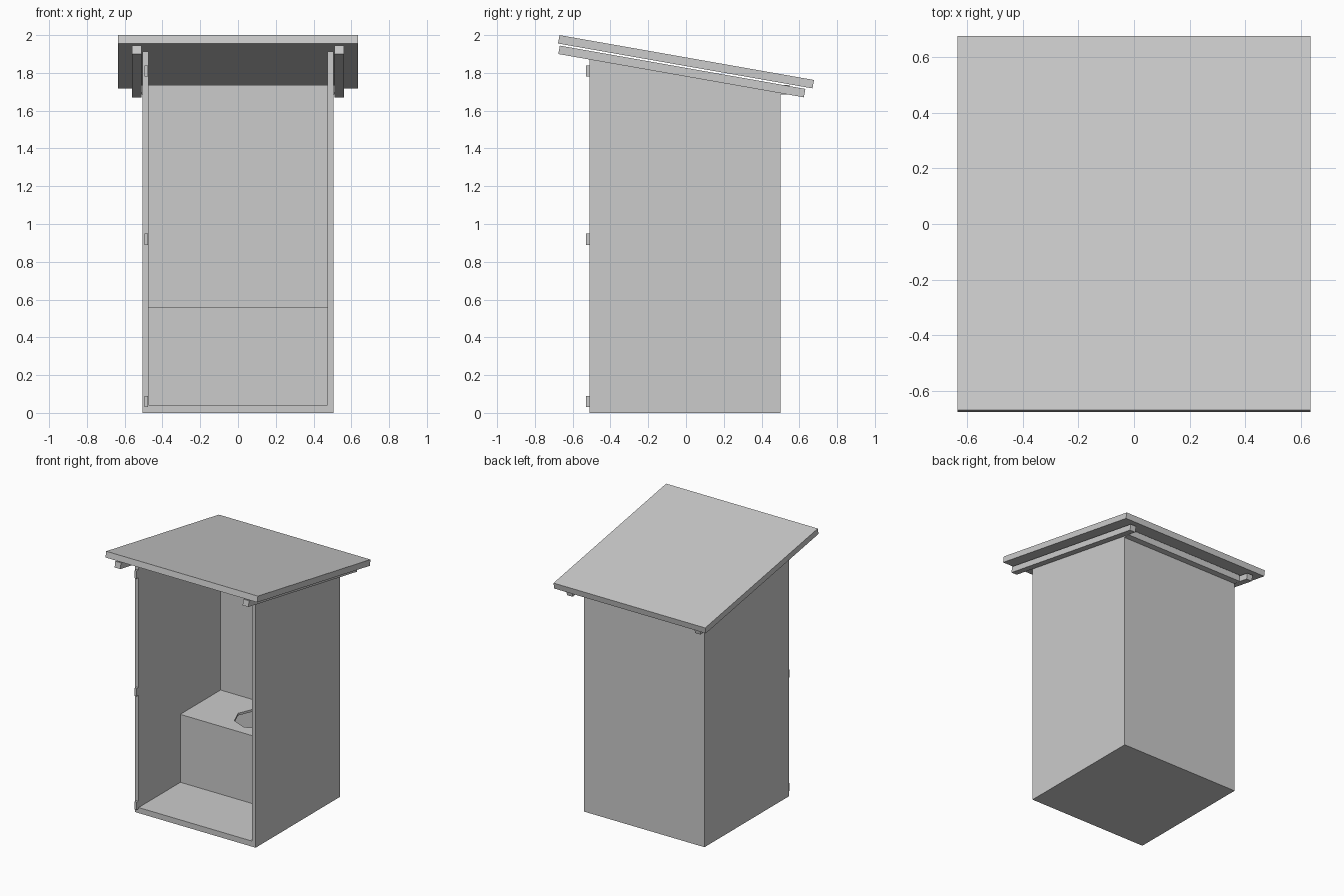
import bpy, bmesh, math
from mathutils import Matrix

if "Cube" in bpy.data.objects:
    bpy.data.objects.remove(bpy.data.objects["Cube"])

TILT = Matrix.Rotation(math.radians(-10), 4, 'X')


def finish(name, bm):
    bmesh.ops.recalc_face_normals(bm, faces=bm.faces)
    mesh = bpy.data.meshes.new(name)
    bm.to_mesh(mesh)
    bm.free()
    obj = bpy.data.objects.new(name, mesh)
    bpy.context.collection.objects.link(obj)
    return obj


def box(name, x, y, z, tilted=False):
    """Box from (min, max) ranges; a tilted box turns about its centre."""
    size = [b - a for a, b in (x, y, z)]
    centre = [(a + b) / 2 for a, b in (x, y, z)]
    bm = bmesh.new()
    turn = TILT if tilted else Matrix.Identity(4)
    bmesh.ops.create_cube(bm, size=1, matrix=Matrix.Translation(centre) @ turn @ Matrix.Diagonal((*size, 1)))
    return finish(name, bm)


def prism(name, profile, x0, x1):
    """Extrude a (y, z) profile along x."""
    bm = bmesh.new()
    face = bm.faces.new([bm.verts.new((x0, y, z)) for y, z in profile])
    new = bmesh.ops.extrude_face_region(bm, geom=[face])['geom']
    verts = [v for v in new if isinstance(v, bmesh.types.BMVert)]
    bmesh.ops.translate(bm, verts=verts, vec=(x1 - x0, 0, 0))
    return finish(name, bm)


# Side walls with sloped tops, and the roof rails outside them
side_profile = [(-0.51, 0), (0.5, 0), (0.5, 1.735), (-0.51, 1.912)]
for label, s in (("left", -1), ("right", 1)):
    prism(label + "_wall", side_profile, s * 0.475, s * 0.505)
    box(label + "_roof_rail", sorted((s * 0.512, s * 0.56)),
        (-0.682, 0.638), (1.785, 1.83), tilted=True)

# Back wall, back beam and floor
box("back_wall", (-0.475, 0.475), (0.47, 0.5), (0, 1.735))
box("back_beam", (-0.51, 0.51), (0.5, 0.548), (1.685, 1.735))
box("floor", (-0.475, 0.475), (-0.51, 0.47), (0, 0.042))

# Sloped roof
box("roof", (-0.635, 0.635), (-0.684, 0.684), (1.8365, 1.8815), tilted=True)

# Bench with an octagonal hole
box("bench_front", (-0.475, 0.475), (-0.01, 0.01), (0.042, 0.54))
seat = box("seat", (-0.475, 0.475), (-0.012, 0.47), (0.54, 0.557))
bm = bmesh.new()
bmesh.ops.create_cone(bm, cap_ends=True, segments=8, radius1=0.16, radius2=0.16,
                      depth=0.2, matrix=Matrix.Translation((0, 0.23, 0.55)))
cutter = finish("seat_hole_cutter", bm)
cutter.hide_render = True
cutter.hide_set(True)
cut = seat.modifiers.new("hole", 'BOOLEAN')
cut.object = cutter
cut.operation = 'DIFFERENCE'
cut.solver = 'EXACT'

# Door hinges on the left wall edge
for i, z in enumerate((0.06, 0.92, 1.81)):
    box(f"hinge_{i + 1}", (-0.494, -0.477), (-0.53, -0.51), (z - 0.03, z + 0.03))
